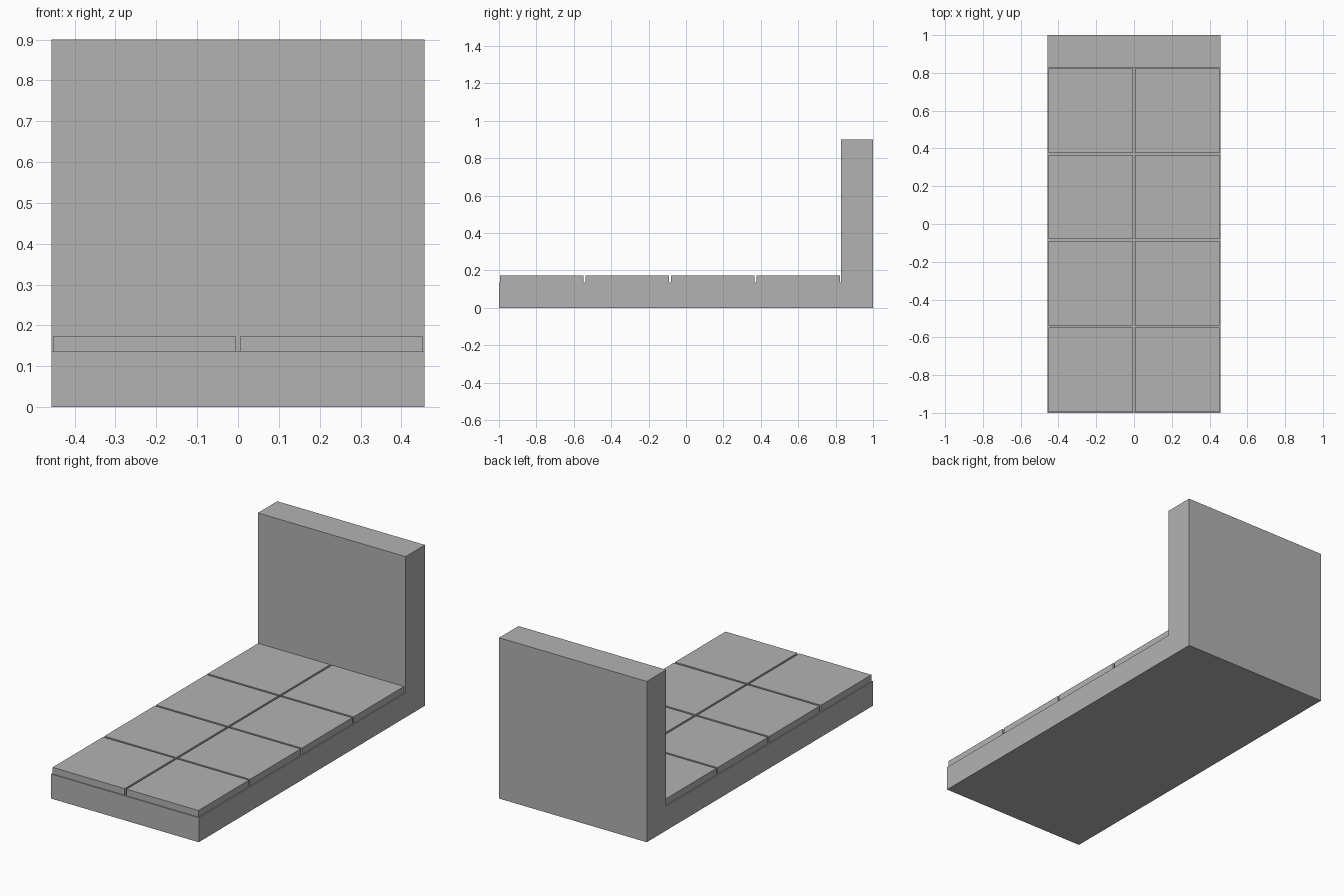
import bpy
import bmesh

cube = bpy.data.objects.get("Cube")
if cube:
    bpy.data.objects.remove(cube, do_unlink=True)

CELL = 0.4572          # pitch of the paving grid
TILE = 0.446           # paver side, leaving a narrow joint
BASE_TOP, TILE_TOP, WALL_TOP = 0.137, 0.174, 0.9
WALL_FRONT = -1 + 4 * CELL

grey = bpy.data.materials.new("plain grey")
colour = (0.448, 0.448, 0.448, 1)
grey.use_nodes = True
grey.diffuse_color = colour
grey.node_tree.nodes["Principled BSDF"].inputs["Base Color"].default_value = colour


def extrude_object(name, outline, offset):
    """Make a flat-faced solid by extruding a closed outline."""
    bm = bmesh.new()
    face = bm.faces.new([bm.verts.new(p) for p in outline])
    result = bmesh.ops.extrude_face_region(bm, geom=[face], use_keep_orig=True)
    moved = [v for v in result["geom"] if isinstance(v, bmesh.types.BMVert)]
    bmesh.ops.translate(bm, verts=moved, vec=offset)
    bmesh.ops.recalc_face_normals(bm, faces=bm.faces)
    mesh = bpy.data.meshes.new(name)
    bm.to_mesh(mesh)
    bm.free()
    mesh.materials.append(grey)
    obj = bpy.data.objects.new(name, mesh)
    bpy.context.collection.objects.link(obj)
    return obj


# Floor slab and back wall in one L-shaped piece
profile = [(-1, 0), (1, 0), (1, WALL_TOP), (WALL_FRONT, WALL_TOP),
           (WALL_FRONT, BASE_TOP), (-1, BASE_TOP)]
extrude_object("slab_and_wall", [(-CELL, y, z) for y, z in profile],
               (2 * CELL, 0, 0))

# Two columns of four square pavers
h = TILE / 2
for side, x in (("right", -CELL / 2), ("left", CELL / 2)):
    for row in range(4):
        y = -1 + (row + 0.5) * CELL
        square = [(x - h, y - h, BASE_TOP), (x + h, y - h, BASE_TOP),
                  (x + h, y + h, BASE_TOP), (x - h, y + h, BASE_TOP)]
        extrude_object(f"paver_{side}_{row + 1}", square,
                       (0, 0, TILE_TOP - BASE_TOP))
